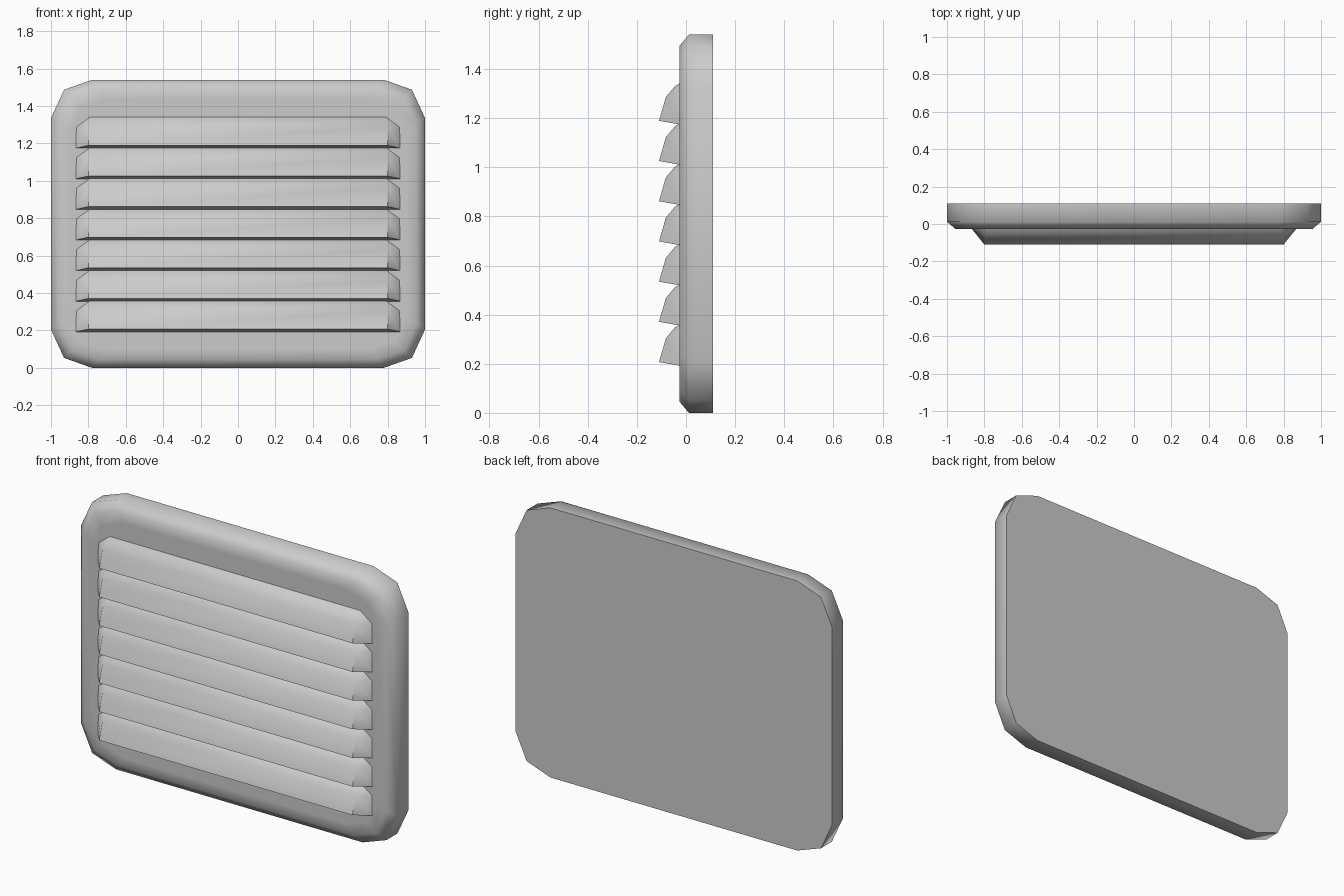
import bpy, bmesh

if "Cube" in bpy.data.objects:
    bpy.data.objects.remove(bpy.data.objects["Cube"])

MID_Z = 0.77


def finish(bm, name, angle):
    bmesh.ops.remove_doubles(bm, verts=bm.verts, dist=1e-5)
    bmesh.ops.recalc_face_normals(bm, faces=bm.faces)
    mesh = bpy.data.meshes.new(name)
    bm.to_mesh(mesh)
    bm.free()
    obj = bpy.data.objects.new(name, mesh)
    bpy.context.collection.objects.link(obj)
    bpy.ops.object.select_all(action='DESELECT')
    obj.select_set(True)
    bpy.context.view_layer.objects.active = obj
    bpy.ops.object.shade_smooth_by_angle(angle=angle)
    return obj


def ring(bm, inset, y):
    """Plate outline with clipped corners, mirrored from one quadrant."""
    quad = [(1.0, 0.565), (0.93, 0.717), (0.78, 0.77)]
    q = [(x * (1 - inset), z * (MID_Z - inset) / MID_Z) for x, z in quad]
    pts = q + [(-x, z) for x, z in q[::-1]]
    pts += [(-x, -z) for x, z in pts]
    return [bm.verts.new((x, y, z + MID_Z)) for x, z in pts]


# Back plate: straight wall, front chamfer, flat border, front panel
bm = bmesh.new()
rings = [ring(bm, i, y) for i, y in
         [(0, 0.11), (0, 0.012), (0.045, -0.026), (0.10, -0.026)]]
for a, b in zip(rings, rings[1:]):
    n = len(a)
    for i in range(n):
        bm.faces.new((a[i], a[(i + 1) % n], b[(i + 1) % n], b[i]))
bm.faces.new(rings[0])
bm.faces.new(rings[-1])
finish(bm, "back_plate", 1.1)


def louver(index):
    """Hooded slat: sloped front, tapered ends, overhanging lower lip."""
    z0 = 0.192 + index * 0.1637
    half = {
        "wall_low": (0.868, -0.025, 0.0), "wall_mid": (0.865, -0.025, 0.113),
        "wall_top": (0.79, -0.025, 0.168), "tip": (0.80, -0.11, 0.015),
        "mid": (0.80, -0.082, 0.112), "top": (0.79, -0.045, 0.156),
    }
    bm = bmesh.new()
    r = {k: bm.verts.new((x, y, z + z0)) for k, (x, y, z) in half.items()}
    l = {k: bm.verts.new((-x, y, z + z0)) for k, (x, y, z) in half.items()}
    # Slope bands and underside, spanning left to right
    chain = ["wall_low", "tip", "mid", "top", "wall_top"]
    for a, b in zip(chain, chain[1:]):
        bm.faces.new((l[a], r[a], r[b], l[b]))
    # Tapered ends
    for s in (l, r):
        bm.faces.new([s[k] for k in ("wall_low", "tip", "mid", "wall_mid")])
        bm.faces.new([s[k] for k in ("wall_mid", "mid", "top")])
        bm.faces.new([s[k] for k in ("wall_mid", "top", "wall_top")])
    finish(bm, f"louver_{index + 1}", 0.75)


for i in range(7):
    louver(i)
